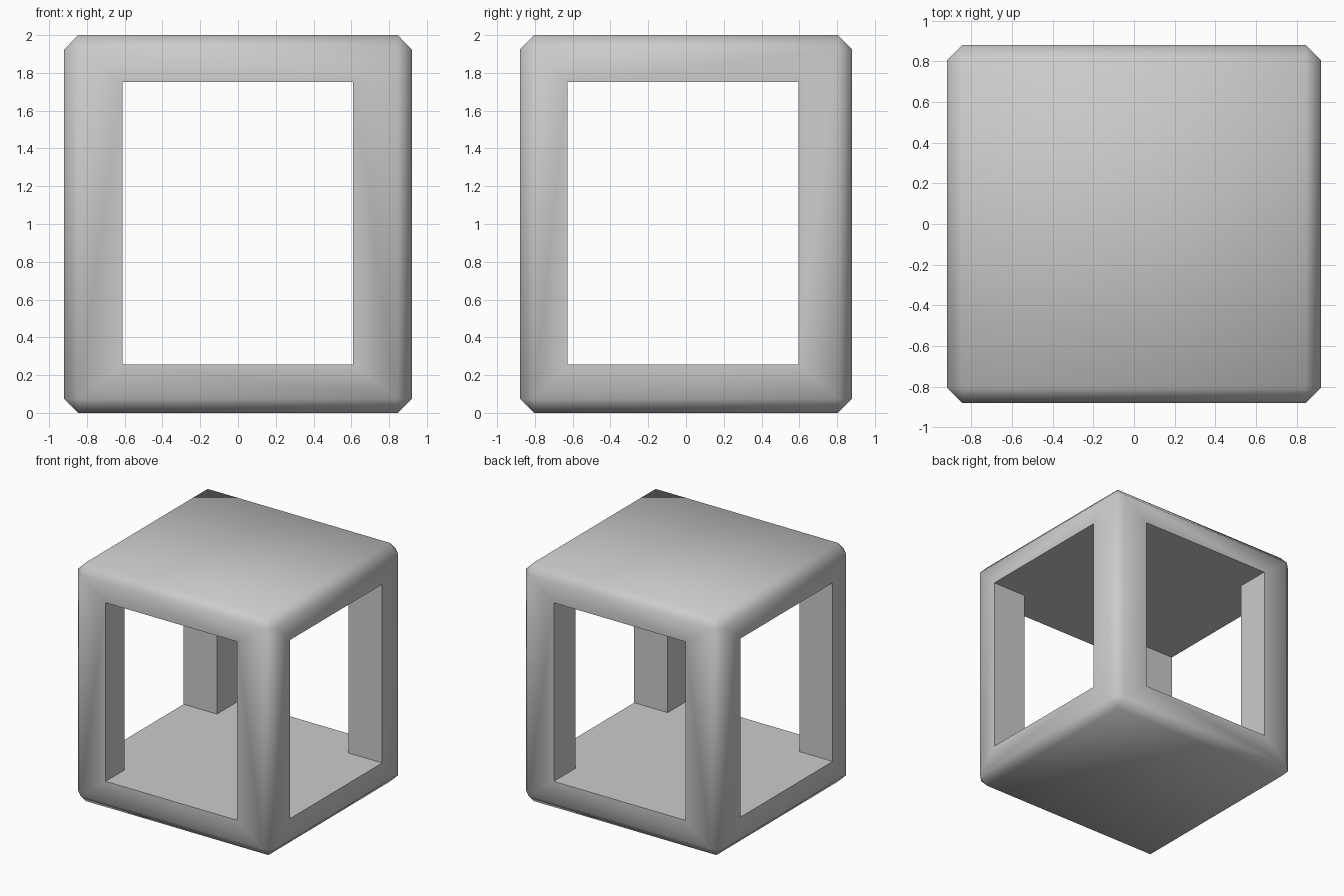
import bpy, bmesh
from math import radians

if "Cube" in bpy.data.objects:
    bpy.data.objects.remove(bpy.data.objects["Cube"])

W, D, H = 0.92, 0.88, 2.0        # half width, half depth, height
XL, XR = -0.611, 0.609           # front/back opening
YF, YB = -0.628, 0.595           # side opening
Z0, Z1 = 0.257, 1.753            # floor and ceiling of the openings


def prism(name, outline, z0, z1):
    """Solid made by extruding a plan outline from z0 to z1."""
    bm = bmesh.new()
    face = bm.faces.new([bm.verts.new((x, y, z0)) for x, y in outline])
    top = bmesh.ops.extrude_face_region(bm, geom=[face])["geom"]
    verts = [v for v in top if isinstance(v, bmesh.types.BMVert)]
    bmesh.ops.translate(bm, verts=verts, vec=(0, 0, z1 - z0))
    bmesh.ops.recalc_face_normals(bm, faces=bm.faces)
    mesh = bpy.data.meshes.new(name)
    bm.to_mesh(mesh)
    bm.free()
    obj = bpy.data.objects.new(name, mesh)
    bpy.context.collection.objects.link(obj)
    return obj


# Chamfered block
frame = prism("open_box_frame", [(-W, -D), (W, -D), (W, D), (-W, D)], 0, H)
bevel = frame.modifiers.new("chamfer", "BEVEL")
bevel.width = 0.075
bevel.segments = 1

# Cross-shaped cutter: opens all four sides, leaving four corner posts
B = 1.2
cross = [(XL, -B), (XR, -B), (XR, YF), (B, YF), (B, YB), (XR, YB),
         (XR, B), (XL, B), (XL, YB), (-B, YB), (-B, YF), (XL, YF)]
cutter = prism("opening_cutter", cross, Z0, Z1)
cutter.hide_render = True
cut = frame.modifiers.new("openings", "BOOLEAN")
cut.operation = "DIFFERENCE"
cut.solver = "EXACT"
cut.object = cutter

# Apply, then smooth over the chamfers while the openings stay sharp
bpy.ops.object.select_all(action="DESELECT")
frame.select_set(True)
bpy.context.view_layer.objects.active = frame
for name in ("chamfer", "openings"):
    bpy.ops.object.modifier_apply(modifier=name)
bpy.data.objects.remove(cutter)
bpy.ops.object.shade_smooth_by_angle(angle=radians(60))
